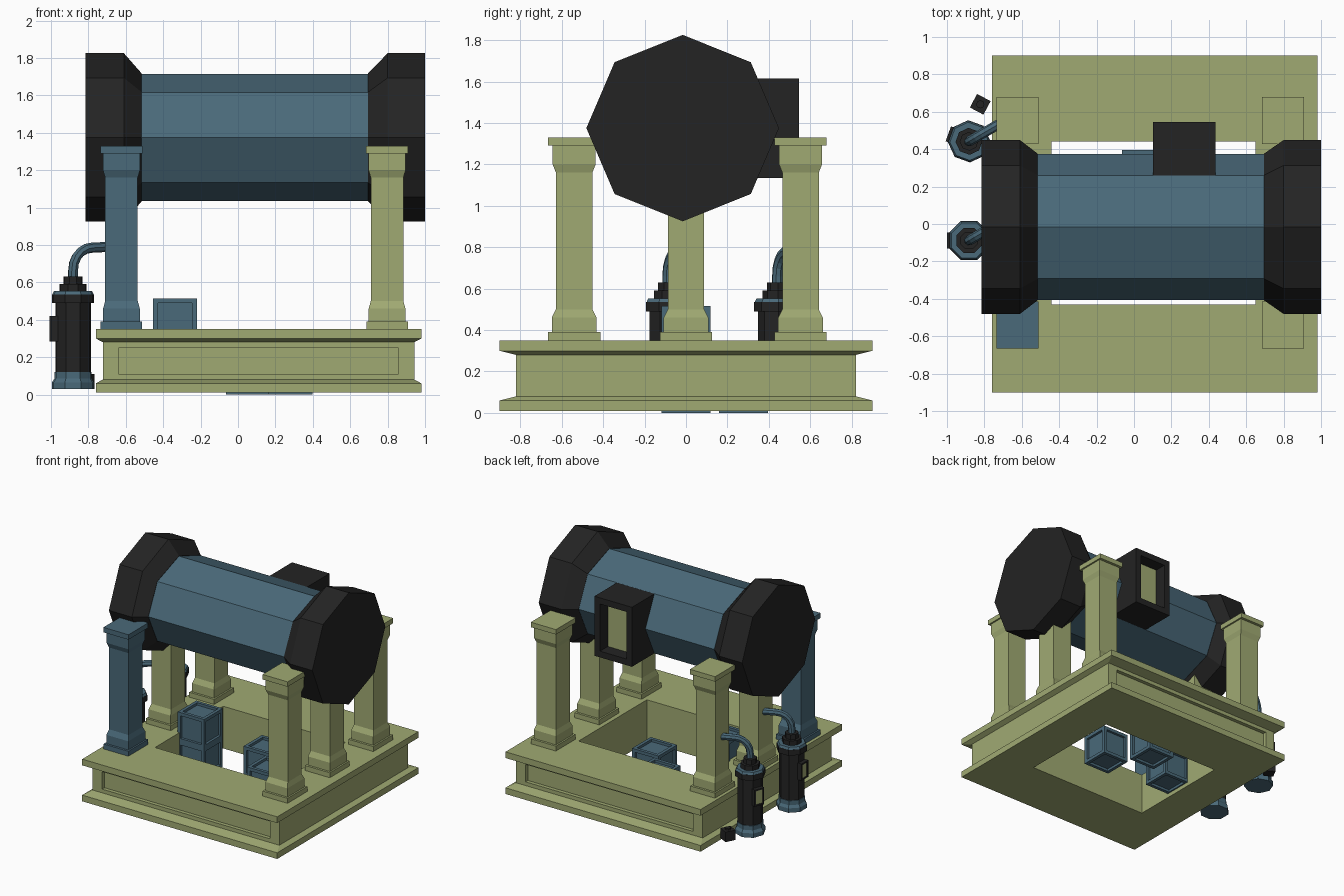
import bpy, bmesh, math
from mathutils import Vector, Matrix

if "Cube" in bpy.data.objects:
    bpy.data.objects.remove(bpy.data.objects["Cube"])


def mat(name, c):
    m = bpy.data.materials.new(name)
    m.diffuse_color = (*c, 1)
    m.use_nodes = True
    m.node_tree.nodes["Principled BSDF"].inputs["Base Color"].default_value = m.diffuse_color
    return m


OLIVE = mat("olive_stone", (0.352, 0.402, 0.171))
BLUE = mat("steel_blue", (0.068, 0.142, 0.192))
BLACK = mat("soft_black", (0.017, 0.017, 0.017))


def finish(bm, name, *mats):
    bmesh.ops.recalc_face_normals(bm, faces=bm.faces)
    me = bpy.data.meshes.new(name)
    bm.to_mesh(me)
    bm.free()
    for m in mats:
        me.materials.append(m)
    ob = bpy.data.objects.new(name, me)
    bpy.context.collection.objects.link(ob)
    return ob


def loft(rings, ring_loop=False):
    """Skin a list of closed point rings; cap the ends or join last to first."""
    bm = bmesh.new()
    rs = [[bm.verts.new(p) for p in r] for r in rings]
    n = len(rs[0])
    pairs = list(zip(rs, rs[1:])) + ([(rs[-1], rs[0])] if ring_loop else [])
    for a, b in pairs:
        for i in range(n):
            j = (i + 1) % n
            bm.faces.new((a[i], a[j], b[j], b[i]))
    if not ring_loop:
        bm.faces.new(rs[0][::-1])
        bm.faces.new(rs[-1])
    return bm


def rect(x0, x1, y0, y1, z):
    return [(x0, y0, z), (x1, y0, z), (x1, y1, z), (x0, y1, z)]


def box(size, centre, yaw=0):
    bm = bmesh.new()
    bmesh.ops.create_cube(bm, size=1)
    bm.transform(Matrix.Translation(centre) @ Matrix.Rotation(yaw, 4, 'Z')
                 @ Matrix.Diagonal((*size, 1)))
    bm.normal_update()
    return bm


def recess(bm, faces, border, depth):
    """Inset each face and push it straight in; returns the sunk faces."""
    bmesh.ops.inset_individual(bm, faces=faces, thickness=border, use_even_offset=True)
    new = bmesh.ops.extrude_discrete_faces(bm, faces=faces)['faces']
    for f in new:
        f.normal_update()
        bmesh.ops.translate(bm, verts=f.verts, vec=-f.normal * depth)
    return new


# plinth: moulded rectangular frame around an open pit
prof = [(0.01, 0), (0.06, 0), (0.08, 1), (0.28, 1), (0.30, 0), (0.35, 0)]
rings = [rect(-.76 + .037 * k, .98 - .037 * k, -.9 + .08 * k, .9 - .08 * k, z) for z, k in prof]
rings += [rect(-.44, .65, -.43, .44, z) for z in (.35, .01)]
bm = loft(rings, True)
bmesh.ops.recalc_face_normals(bm, faces=bm.faces)
bm.normal_update()
panels = [f for f in bm.faces if abs(f.normal.y) > .99 and abs(f.calc_center_median().y) > .7
          and abs(f.calc_center_median().z - .18) < .02]
bmesh.ops.inset_individual(bm, faces=panels, thickness=.03, use_even_offset=True)
for f in panels:                       # long panels on front and back
    for v in f.verts:
        v.co.x += .055 if v.co.x < 0 else -.055
for f in bmesh.ops.extrude_discrete_faces(bm, faces=panels)['faces']:
    d = .03 if f.calc_center_median().y < 0 else -.03
    bmesh.ops.translate(bm, verts=f.verts, vec=(0, d, 0))
finish(bm, "plinth", OLIVE)

# six square columns, front left one is blue
COL = [(.35, .111, .126), (.39, .111, .126), (.39, .098, .108), (.46, .098, .108),
       (.50, .087, .088), (1.16, .087, .088), (1.20, .099, .104), (1.29, .099, .104),
       (1.29, .112, .126), (1.33, .112, .126)]
for cx, sx in ((-.623, "left"), (.797, "right")):
    for cy, sy in ((-.54, "front"), (0, "middle"), (.553, "back")):
        bm = loft([rect(cx - a, cx + a, cy - b, cy + b, z) for z, a, b in COL])
        blue = sx == "left" and sy == "front"
        finish(bm, f"column_{sy}_{sx}", BLUE if blue else OLIVE)


# octagonal tank lying along x, with black end caps
def octo(x, ry, rz):
    return [(x, -.016 + ry * math.sin(i * math.pi / 4), 1.375 + rz * math.cos(i * math.pi / 4))
            for i in range(8)]


finish(loft([octo(-.56, .39, .34), octo(.75, .39, .34)]), "tank_body", BLUE)
for name, xs in (("left", (-.815, -.61, -.515)), ("right", (1.0, .80, .695))):
    finish(loft([octo(xs[0], .465, .45), octo(xs[1], .465, .45), octo(xs[2], .392, .342)]),
           f"tank_cap_{name}", BLACK)

# window housing on the back of the tank with a sunk olive pane
bm = box((.335, .29, .48), (.268, .40, 1.375))
back = [f for f in bm.faces if f.normal.y > .9]
for f in recess(bm, back, .05, .10):
    f.material_index = 1
finish(bm, "window_housing", BLACK, OLIVE)

# panelled crates in the pit, two of them stacked
S = .236
for i, (x, y, z) in enumerate([(-.337, 0, .043), (-.337, 0, .279), (.055, .278, 0), (.28, 0, 0)]):
    bm = box((S, S, S), (x, y, z + S / 2))
    recess(bm, bm.faces[:], .026, .02)
    finish(bm, f"crate_{i + 1}", BLUE)


# pressure cylinders with elbow pipes running into the left columns
def lathe(name, cx, cy, prof, yaw, *mats):
    bm = loft([[(cx + r * math.cos(yaw + i * math.pi / 4), cy + r * math.sin(yaw + i * math.pi / 4), z)
                for i in range(8)] for z, r in prof])
    return finish(bm, name, *mats)


def pipe(name, pts, r):
    pts = [Vector(p) for p in pts]
    rings = []
    for i, p in enumerate(pts):
        t = (pts[min(i + 1, len(pts) - 1)] - pts[max(i - 1, 0)]).normalized()
        u = t.cross(Vector((-.5, .86, 0))).normalized()
        w = t.cross(u)
        rings.append([p + r * (u * math.cos(a * math.pi / 4) + w * math.sin(a * math.pi / 4))
                      for a in range(8)])
    finish(loft(rings), name, BLUE)


for n, cy, yaw in (("back", .442, math.radians(-20)), ("front", -.088, 0)):
    cx, k = -.882, yaw + math.pi / 8
    lathe(f"cylinder_foot_{n}", cx, cy, [(.03, .113), (.065, .113), (.085, .100), (.12, .100)], k, BLUE)
    lathe(f"cylinder_body_{n}", cx, cy, [(.10, .095), (.49, .095), (.49, .113), (.535, .113)], k, BLACK)
    lathe(f"cylinder_lid_{n}", cx, cy, [(.53, .113), (.553, .102)], k, BLUE)
    lathe(f"cylinder_neck_{n}", cx, cy, [(.55, .072), (.59, .072), (.59, .05), (.63, .05)], k, BLACK)
    arc = [(0, .60), (0, .66)]
    arc += [(.115 * (1 - math.cos(a)), .665 + .12 * math.sin(a)) for a in
            [math.radians(d) for d in (18, 36, 54, 72, 90)]] + [(.22, .79)]
    pipe(f"cylinder_pipe_{n}", [(cx + d * .866, cy + d * .5, z) for d, z in arc], .027)
    # gauge box facing left with an olive dial plate
    g = Vector((-.098, 0, 0))
    g.rotate(Matrix.Rotation(yaw, 3, 'Z'))
    bm = box((.04, .085, .135), (cx + g.x, cy + g.y, .352), yaw)
    out = [f for f in bm.faces if f.normal.dot(g) > .09]
    for f in recess(bm, out, .012, .006):
        f.material_index = 1
    finish(bm, f"cylinder_gauge_{n}", BLACK, OLIVE)

# small loose box beside the cylinders, with a knob on top
finish(box((.082, .082, .08), (-.822, .64, .07), math.radians(-28)), "small_box", BLACK)
lathe("small_box_knob", -.822, .64, [(.11, .022), (.122, .022)], 0, BLACK)
